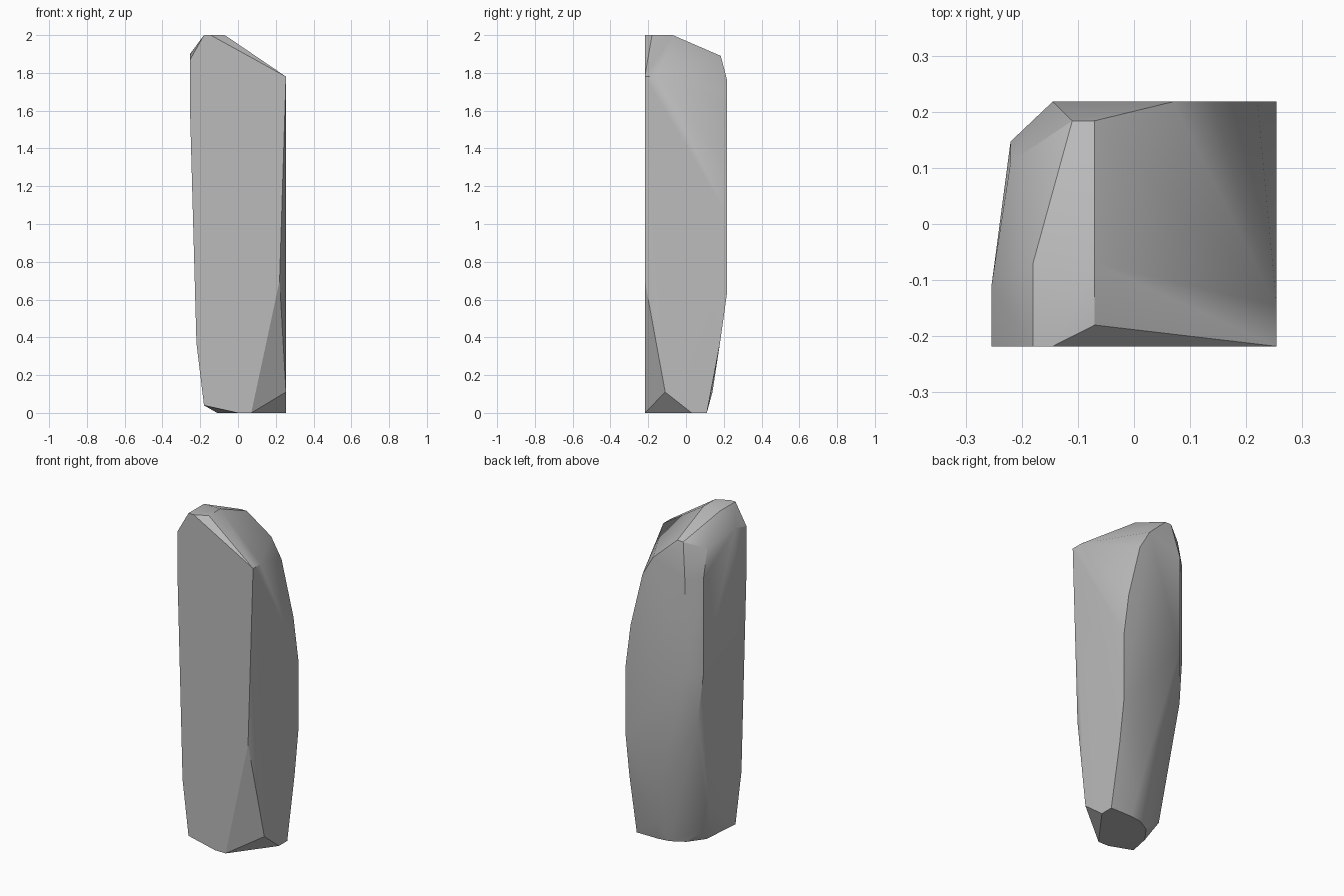
import bpy
import bmesh
from math import radians

# Remove the default object only
default_object = bpy.data.objects.get("Cube")
if default_object:
    bpy.data.objects.remove(default_object, do_unlink=True)

FRONT, BACK, SIDE = -0.218, 0.218, 0.254


def make_material(name, value):
    """Plain flat grey material."""
    material = bpy.data.materials.new(name)
    material.use_nodes = True
    colour = (value, value, value, 1)
    material.diffuse_color = colour
    shader = material.node_tree.nodes["Principled BSDF"]
    shader.inputs["Base Color"].default_value = colour
    shader.inputs["Roughness"].default_value = 0.9
    return material


def on_y(y, outline):
    """Place an (x, z) outline on a plane facing front or back."""
    return [(x, y, z) for x, z in outline]


def on_x(x, outline):
    """Place a (y, z) outline on a plane facing sideways."""
    return [(x, y, z) for y, z in outline]


def on_z(z, outline):
    """Place an (x, y) outline on a level plane."""
    return [(x, y, z) for x, y in outline]


def build_stone(name, corners, material):
    """Wrap chiselled corner points in a faceted skin."""
    mesh = bpy.data.meshes.new(name)
    bm = bmesh.new()
    for corner in corners:
        bm.verts.new(corner)
    hull = bmesh.ops.convex_hull(bm, input=bm.verts[:])
    buried = [item for item in hull["geom_interior"] + hull["geom_unused"]
              if isinstance(item, bmesh.types.BMVert) and not item.link_faces]
    bmesh.ops.delete(bm, geom=list(set(buried)), context="VERTS")

    # Merge the triangles of each flat cut into one face
    bmesh.ops.dissolve_limit(bm, angle_limit=radians(1),
                             verts=bm.verts[:], edges=bm.edges[:])
    bmesh.ops.recalc_face_normals(bm, faces=bm.faces[:])
    bm.to_mesh(mesh)
    bm.free()
    mesh.materials.append(material)
    stone = bpy.data.objects.new(name, mesh)
    bpy.context.collection.objects.link(stone)
    return stone


# Flat front face, with the sloping top and tapered foot
front_face = on_y(FRONT, [
    (-SIDE, 1.87), (-0.18, 2), (-0.145, 2), (SIDE, 1.78), (0.22, 0.7),
    (0.07, 0), (0, 0), (-0.18, 0.04), (-0.22, 0.37), (-SIDE, 1.6)])

# Broad back face, narrowing toward the crown
back_face = on_y(BACK, [
    (SIDE, 0.64), (SIDE, 1.05), (0.22, 1.31), (0.14, 1.64),
    (0.07, 1.76), (-0.145, 1.68), (-0.145, 1.1)])

# Flat left flank, chipped at the lower front
left_flank = on_x(SIDE, [
    (-0.145, 1.78), (-0.11, 0.11), (0.03, 0), (0.11, 0), (0.18, 0.37)])

# Right flank, swelling upward from the foot
right_flank = on_x(-0.22, [(0.11, 1.85), (0.147, 1.68), (0.147, 1.1)])
right_flank += on_x(-SIDE, [(-0.11, 1.9), (-0.11, 1.6)])
right_flank += on_x(-0.18, [(0.06, 0.4), (0.03, 0.25)])
right_flank += [(-0.16, 0.02, 0.1), (-0.19, 0.16, 0.8)]

# Small level crown and the shoulders behind it
crown = on_z(2, [(-0.07, -0.18), (-0.07, -0.07), (-0.18, -0.07)])
shoulders = on_z(1.89, [(-0.07, 0.184), (-0.11, 0.184), (-0.12, 0.14)])

# Level underside and the rounded lower back
underside = on_z(0, [(-0.11, -0.04), (-0.04, 0.055), (0.04, 0.1), (0.11, 0.11)])
lower_back = [(0.1, 0.14, 0.11), (0.05, 0.18, 0.37)]

stone = build_stone(
    "standing_stone",
    front_face + back_face + left_flank + right_flank
    + crown + shoulders + underside + lower_back,
    make_material("stone_grey", 0.5))

# Soft shading across shallow facets, crisp at hard edges
bpy.ops.object.select_all(action="DESELECT")
stone.select_set(True)
bpy.context.view_layer.objects.active = stone
bpy.ops.object.shade_smooth_by_angle(angle=radians(30))
